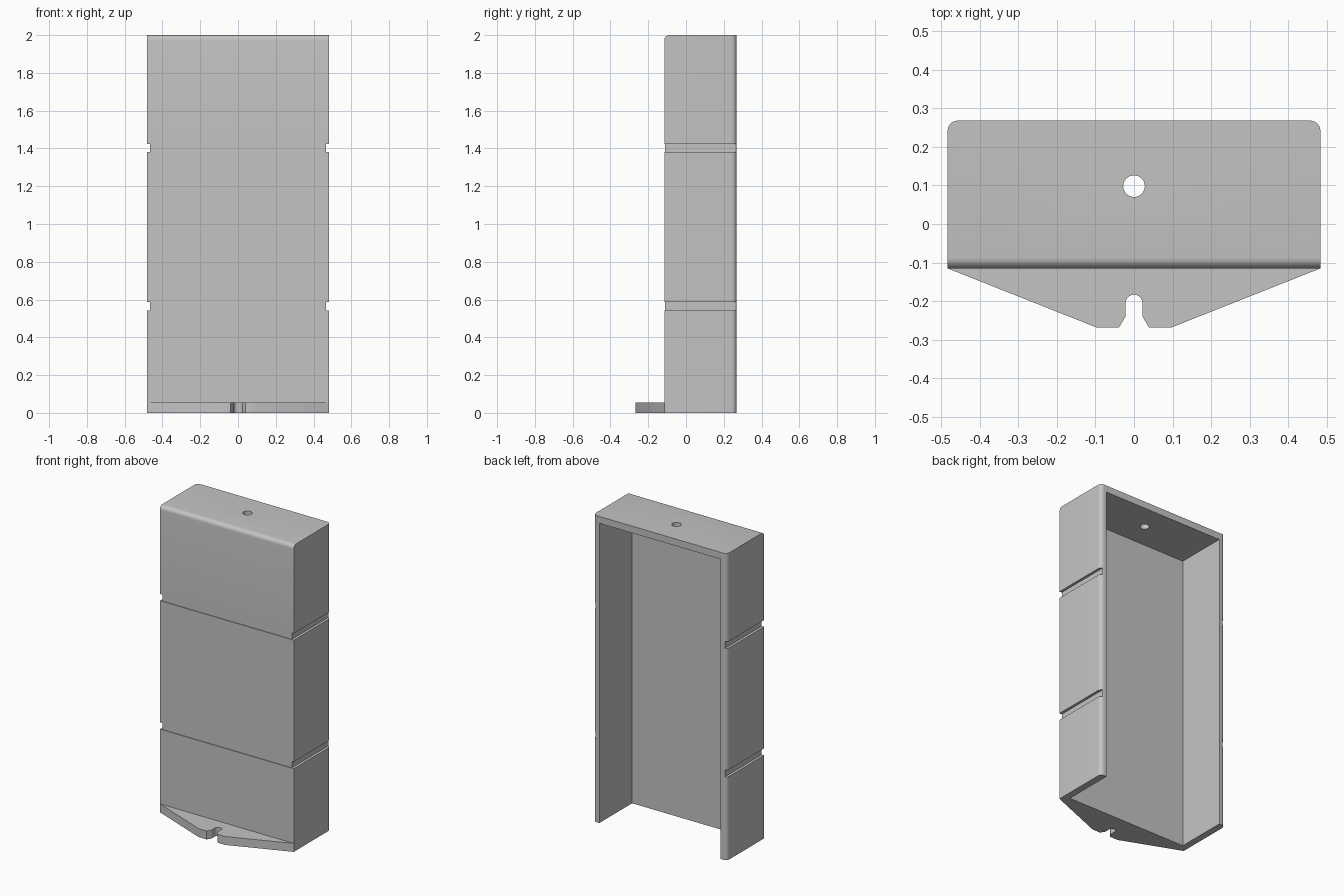
import bpy, bmesh, math

if "Cube" in bpy.data.objects:
    bpy.data.objects.remove(bpy.data.objects["Cube"])

W, Y0, Y1, H = 0.483, -0.115, 0.268, 2.0    # half width, front, back, height
WALL = 0.045

grey = bpy.data.materials.new("plain grey")
grey.diffuse_color = (0.55, 0.55, 0.55, 1)
grey.use_nodes = True
grey.node_tree.nodes["Principled BSDF"].inputs["Base Color"].default_value = grey.diffuse_color


def make(name, bm):
    bmesh.ops.recalc_face_normals(bm, faces=bm.faces)
    me = bpy.data.meshes.new(name)
    bm.to_mesh(me)
    bm.free()
    ob = bpy.data.objects.new(name, me)
    bpy.context.collection.objects.link(ob)
    me.materials.append(grey)
    return ob


def prism(points, z0, z1):
    bm = bmesh.new()
    face = bm.faces.new([bm.verts.new((x, y, z0)) for x, y in points])
    ext = bmesh.ops.extrude_face_region(bm, geom=[face])
    top = [v for v in ext["geom"] if isinstance(v, bmesh.types.BMVert)]
    bmesh.ops.translate(bm, verts=top, vec=(0, 0, z1 - z0))
    return bm


def box(x0, x1, y0, y1, z0, z1):
    return prism([(x0, y0), (x1, y0), (x1, y1), (x0, y1)], z0, z1)


def circle(cx, cy, r, n):
    return [(cx + r * math.cos(2 * math.pi * i / n),
             cy + r * math.sin(2 * math.pi * i / n)) for i in range(n)]


def activate(ob):
    bpy.ops.object.select_all(action='DESELECT')
    ob.select_set(True)
    bpy.context.view_layer.objects.active = ob


def cut(ob, bm):
    cutter = make("cutter", bm)
    cutter.hide_render = True
    mod = ob.modifiers.new("cut", 'BOOLEAN')
    mod.operation, mod.solver, mod.object = 'DIFFERENCE', 'EXACT', cutter
    activate(ob)
    bpy.ops.object.modifier_apply(modifier=mod.name)
    bpy.data.objects.remove(cutter)


# Cover: block with rounded rear corners and a rounded top front edge
bm = box(-W, W, Y0, Y1, 0, H)


def is_rounded(e):
    a, b = (v.co for v in e.verts)
    rear = a.y > 0 and b.y > 0 and abs(a.x - b.x) < 1e-4
    brow = a.y < 0 and b.y < 0 and a.z > 1 and b.z > 1
    return rear or brow


bmesh.ops.bevel(bm, geom=[e for e in bm.edges if is_rounded(e)], offset=0.027,
                segments=6, profile=0.5, affect='EDGES')
cover = make("cover", bm)

# Hollow, open at the back and the bottom
cut(cover, box(-W + WALL, W - WALL, Y0 + WALL, 1, -1, H - WALL))

# Hole in the top
cut(cover, prism(circle(0, 0.098, 0.028, 32), 1.8, 2.2))

# Grooves around the sides and, shallower, across the front
for z0, z1 in ((0.542, 0.587), (1.38, 1.424)):
    for s in (-1, 1):
        x0, x1 = sorted((s * (W - 0.017), s * 1.0))
        cut(cover, box(x0, x1, -1, 1, z0, z1))
    cut(cover, box(-1, 1, -1, Y0 + 0.005, z0, z1))

# Foot plate with a keyhole-like slot in its front edge
R, CY = 0.022, -0.205
right = [(W, Y0), (0.097, -0.268), (0.039, -0.268), (R, -0.24)]
arc = [(R * math.cos(math.pi * i / 12), CY + R * math.sin(math.pi * i / 12))
       for i in range(13)]
left = [(-x, y) for x, y in reversed(right)]
foot = make("foot_plate", prism(right + arc + left, 0, 0.055))

for ob in (cover, foot):
    activate(ob)
    bpy.ops.object.shade_smooth_by_angle(angle=math.radians(30))
